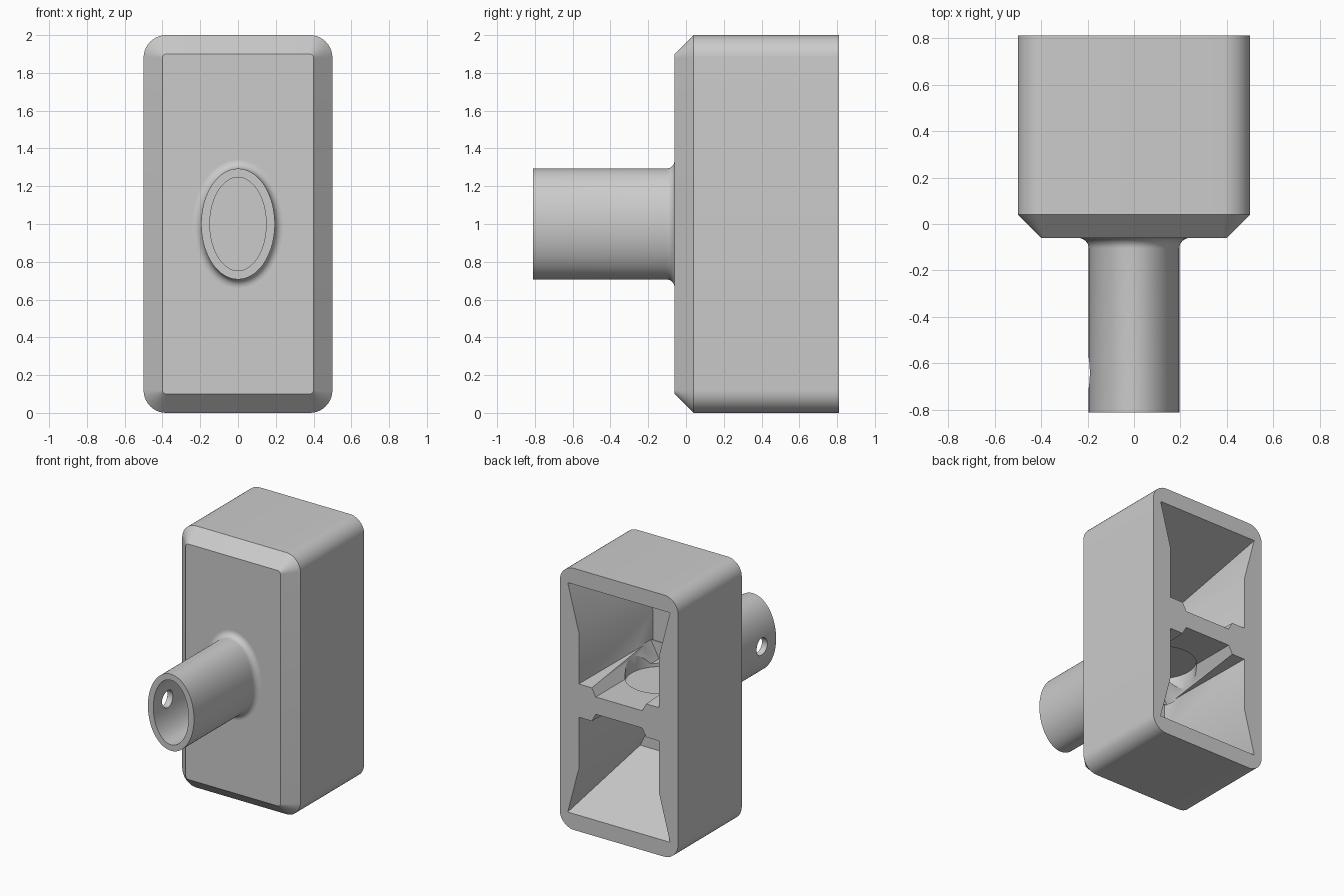
import bpy, bmesh, math
from mathutils import Matrix

if "Cube" in bpy.data.objects:
    bpy.data.objects.remove(bpy.data.objects["Cube"], do_unlink=True)

grey = bpy.data.materials.new("plain_grey")
grey.use_nodes = True
grey.diffuse_color = (0.6, 0.6, 0.6, 1)
grey.node_tree.nodes["Principled BSDF"].inputs["Base Color"].default_value = (0.6, 0.6, 0.6, 1)

BACK, SHOULDER, FRONT, TIP = 0.81, 0.04, -0.06, -0.81


def finish(name, bm):
    bmesh.ops.recalc_face_normals(bm, faces=bm.faces)
    mesh = bpy.data.meshes.new(name)
    bm.to_mesh(mesh)
    bm.free()
    mesh.materials.append(grey)
    ob = bpy.data.objects.new(name, mesh)
    bpy.context.collection.objects.link(ob)
    return ob


def loft(name, rings):
    """Closed solid through (y, outline) sections; outlines are (x, z) lists."""
    bm = bmesh.new()
    loops = [[bm.verts.new((x, y, z)) for x, z in pts] for y, pts in rings]
    n = len(loops[0])
    for a, b in zip(loops, loops[1:]):
        for i in range(n):
            j = (i + 1) % n
            bm.faces.new((a[i], a[j], b[j], b[i]))
    bm.faces.new(loops[0])
    bm.faces.new(loops[-1])
    return finish(name, bm)


def cylinder(name, radius, depth, matrix):
    bm = bmesh.new()
    bmesh.ops.create_cone(bm, cap_ends=True, segments=48, radius1=radius,
                          radius2=radius, depth=depth, matrix=matrix)
    return finish(name, bm)


def rounded_rect(hx, hz, r, steps=10):
    pts = []
    for k, (sx, sz) in enumerate(((1, 1), (-1, 1), (-1, -1), (1, -1))):
        for i in range(steps + 1):
            a = math.pi / 2 * (k + i / steps)
            pts.append((sx * (hx - r) + r * math.cos(a),
                        1 + sz * (hz - r) + r * math.sin(a)))
    return pts


def ellipse(rx, rz, n=96):
    return [(rx * math.cos(2 * math.pi * i / n), 1 + rz * math.sin(2 * math.pi * i / n))
            for i in range(n)]


def mirrored(half, side):
    """Outline from its +x half; side -1 flips it below the middle."""
    pts = half + [(-x, h) for x, h in reversed(half)]
    return [(x, 1 + side * h) for x, h in pts]


def cut(target, cutters):
    bpy.context.view_layer.objects.active = target
    for c in cutters:
        mod = target.modifiers.new("cut", "BOOLEAN")
        mod.operation, mod.solver, mod.object = "DIFFERENCE", "EXACT", c
        bpy.ops.object.modifier_apply(modifier=mod.name)
        bpy.data.objects.remove(c, do_unlink=True)


def smooth(ob):
    bpy.ops.object.select_all(action="DESELECT")
    ob.select_set(True)
    bpy.context.view_layer.objects.active = ob
    bpy.ops.object.shade_smooth_by_angle(angle=math.radians(30))


# Housing with rounded corners and a chamfered front
housing = loft("housing", [(BACK, rounded_rect(0.5, 1.0, 0.12)),
                           (SHOULDER, rounded_rect(0.5, 1.0, 0.12)),
                           (FRONT, rounded_rect(0.4, 0.9, 0.02))])

# Two flared cavities, a channel and a round pocket on each side of the divider
wide = [(0.34, 0.127), (0.34, 0.527), (0.433, 0.877)]
deep = [(0.25, 0.195), (0.25, 0.42), (0.36, 0.64)]
over = 0.02 / (BACK - SHOULDER)
beyond = [(x + (x - u) * over, z + (z - v) * over) for (x, z), (u, v) in zip(wide, deep)]
channel = [(0.196, 0.066), (0.27, 0.2)]
for side in (1, -1):
    cut(housing, [
        loft("cavity_cutter", [(BACK + 0.02, mirrored(beyond, side)),
                               (SHOULDER, mirrored(deep, side))]),
        loft("channel_cutter", [(BACK + 0.1, mirrored(channel, side)),
                                (SHOULDER + 0.005, mirrored(channel, side))]),
        cylinder("pocket_cutter", 0.25, 0.3,
                 Matrix.Translation((0, 0.3, 1 + side * 0.19))),
    ])
smooth(housing)

# Hollow oval tube with a fillet where it meets the housing
RX, RZ, WALL, FILLET = 0.195, 0.293, 0.046, 0.045
sections = [(FRONT + 0.01, ellipse(RX + FILLET, RZ + FILLET))]
for i in range(9):
    a = math.pi / 2 * i / 8
    grow = FILLET * (1 - math.sin(a))
    sections.append((FRONT - FILLET * (1 - math.cos(a)), ellipse(RX + grow, RZ + grow)))
sections += [(TIP, ellipse(RX, RZ)),
             (TIP, ellipse(RX - WALL, RZ - WALL)),
             (FRONT - 0.005, ellipse(RX - WALL, RZ - WALL))]
tube = loft("tube", sections)

# Pin hole through one wall of the tube
cut(tube, [cylinder("pin_hole_cutter", 0.065, 0.3,
                    Matrix.Translation((-0.2, -0.64, 1)) @ Matrix.Rotation(math.pi / 2, 4, "Y"))])
smooth(tube)
